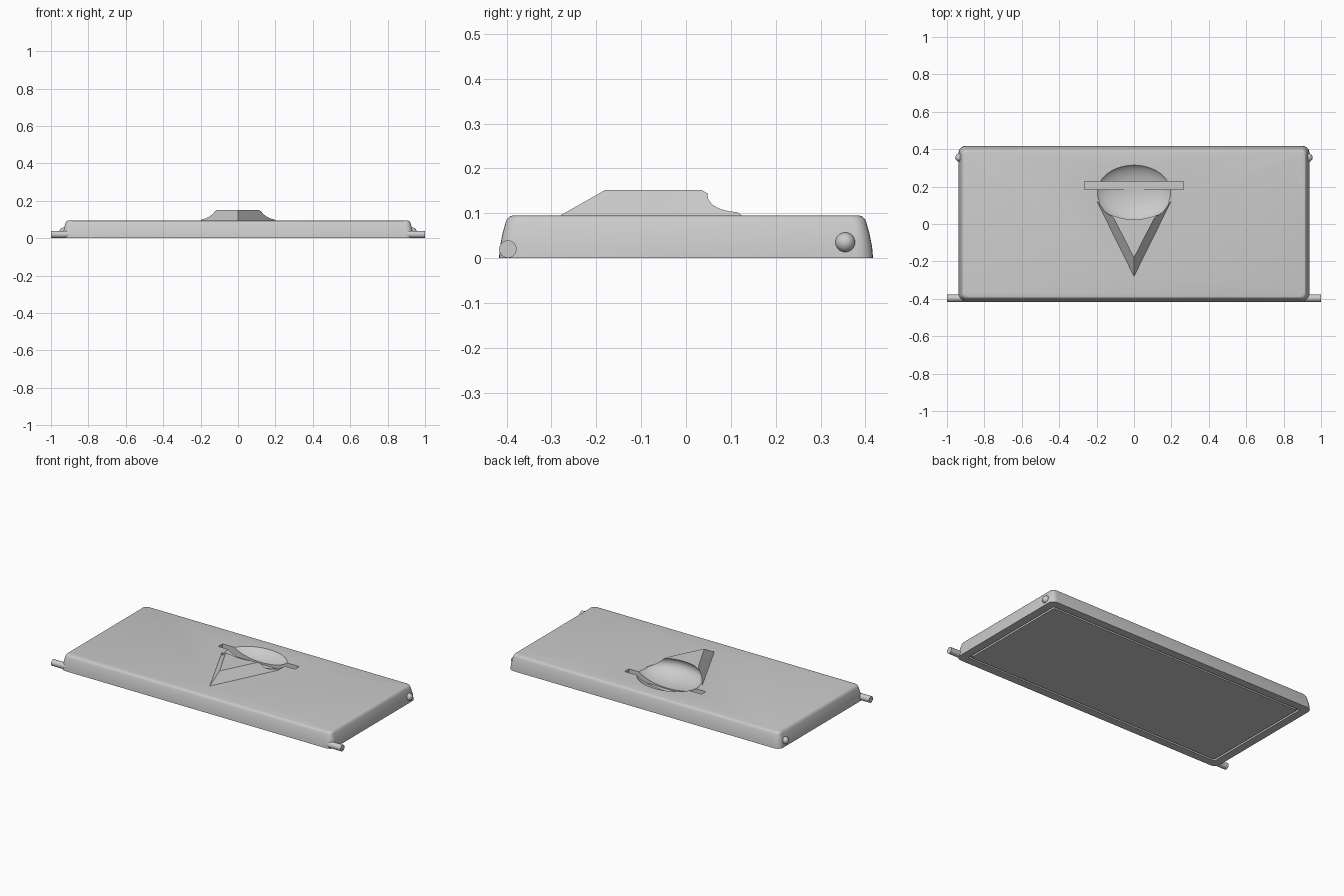
import bpy, bmesh, math
from mathutils import Matrix

if "Cube" in bpy.data.objects:
    bpy.data.objects.remove(bpy.data.objects["Cube"], do_unlink=True)

grey = bpy.data.materials.new("light grey plastic")
grey.use_nodes = True
COLOUR = (0.6, 0.6, 0.6, 1)
grey.diffuse_color = COLOUR
grey.node_tree.nodes["Principled BSDF"].inputs["Base Color"].default_value = COLOUR


def make(name, bm):
    """Turn a bmesh into a named object with the shared material."""
    bmesh.ops.recalc_face_normals(bm, faces=bm.faces)
    mesh = bpy.data.meshes.new(name)
    bm.to_mesh(mesh)
    bm.free()
    mesh.materials.append(grey)
    obj = bpy.data.objects.new(name, mesh)
    bpy.context.collection.objects.link(obj)
    return obj


def activate(obj):
    bpy.ops.object.select_all(action='DESELECT')
    obj.select_set(True)
    bpy.context.view_layer.objects.active = obj


def smooth(obj, angle=35):
    activate(obj)
    bpy.ops.object.shade_smooth_by_angle(angle=math.radians(angle))


def combine(obj, tool, operation):
    """Apply a boolean and throw the tool away."""
    tool.hide_render = True
    mod = obj.modifiers.new(operation, 'BOOLEAN')
    mod.operation, mod.solver, mod.object = operation, 'EXACT', tool
    activate(obj)
    bpy.ops.object.modifier_apply(modifier=mod.name)
    bpy.data.objects.remove(tool, do_unlink=True)


def rounded_ring(bm, half_x, half_y, radius, z, steps=6):
    """Ring of vertices on a rounded rectangle."""
    ring = []
    for i, (sx, sy) in enumerate([(1, 1), (-1, 1), (-1, -1), (1, -1)]):
        for k in range(steps + 1):
            a = math.pi / 2 * (i + k / steps)
            ring.append(bm.verts.new((sx * (half_x - radius) + radius * math.cos(a),
                                      sy * (half_y - radius) + radius * math.sin(a), z)))
    return ring


# Cover panel: underside with a thin groove, then curved sides up to the top
bm = bmesh.new()
profile = [(0.062, 0), (0.062, 0.012), (0.05, 0.012), (0.05, 0), (0, 0),
           (0.002, 0.025), (0.008, 0.055), (0.015, 0.08), (0.018, 0.087),
           (0.024, 0.093), (0.032, 0.095)]
rings = [rounded_ring(bm, 0.938 - d, 0.417 - d, 0.006 if d > 0.04 else 0.036 - d * 0.5, z)
         for d, z in profile]
for low, high in zip(rings, rings[1:]):
    for i in range(len(low)):
        j = (i + 1) % len(low)
        bm.faces.new((low[i], low[j], high[j], high[i]))
bm.faces.new(rings[0])
bm.faces.new(rings[-1])
panel = make("cover_panel", bm)

# Raised arrow-shaped thumb ramp
bm = bmesh.new()
base = [(-0.2, 0.125), (0.2, 0.125), (0, -0.28)]
crest = [(-0.11, 0.035), (0.11, 0.035), (0, -0.18)]
for outline, z in [(base, 0.07), (base, 0.095), (crest, 0.152)]:
    for x, y in outline:
        bm.verts.new((x, y, z))
bmesh.ops.convex_hull(bm, input=bm.verts)
bmesh.ops.dissolve_limit(bm, angle_limit=0.01, verts=bm.verts, edges=bm.edges)
combine(panel, make("thumb_ramp", bm), 'UNION')

# Oval finger bowl scooped from the panel and the ramp
bm = bmesh.new()
bmesh.ops.create_uvsphere(bm, u_segments=64, v_segments=32, radius=1,
                          matrix=Matrix.Translation((0, 0.17, 0.125))
                          @ Matrix.Diagonal((0.212, 0.156, 0.08, 1)))
combine(panel, make("bowl_cutter", bm), 'DIFFERENCE')

# Straight slot across the bowl
bm = bmesh.new()
bmesh.ops.create_cube(bm, size=1, matrix=Matrix.Translation((0, 0.205, 0.09))
                      @ Matrix.Diagonal((0.53, 0.042, 0.1, 1)))
combine(panel, make("slot_cutter", bm), 'DIFFERENCE')
smooth(panel, 30)

# Hinge pins and snap bumps on both ends
for side, sign in (("left", 1), ("right", -1)):
    bm = bmesh.new()
    bmesh.ops.create_cone(bm, cap_ends=True, segments=32, radius1=0.0195, radius2=0.0195,
                          depth=0.1, matrix=Matrix.Translation((sign * 0.95, -0.397, 0.02))
                          @ Matrix.Rotation(math.pi / 2, 4, 'Y'))
    smooth(make(side + "_hinge_pin", bm))
    bm = bmesh.new()
    bmesh.ops.create_uvsphere(bm, u_segments=32, v_segments=16, radius=0.022,
                              matrix=Matrix.Translation((sign * 0.933, 0.355, 0.035)))
    smooth(make(side + "_snap_bump", bm))
